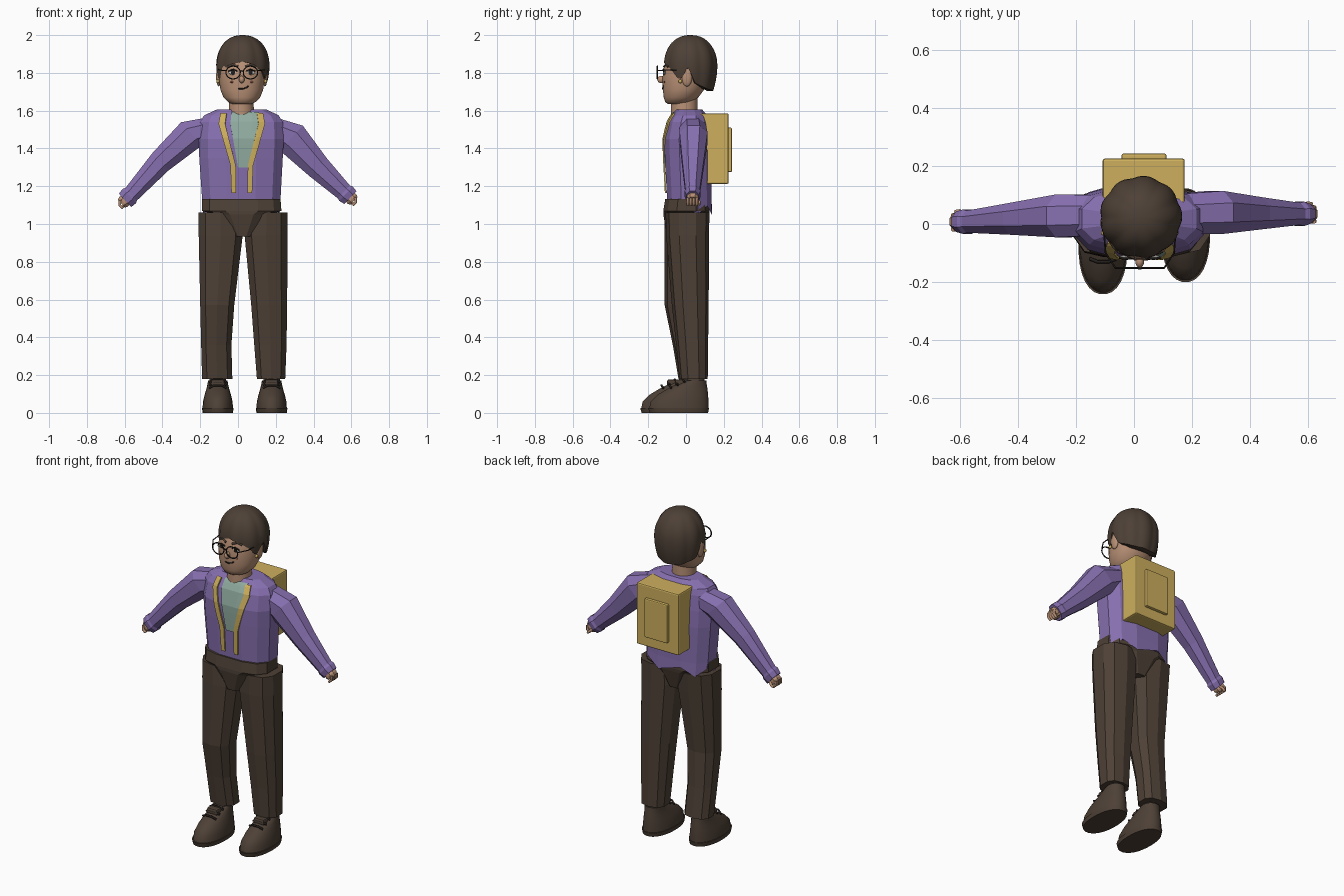
import bpy, bmesh, math
from math import sin, cos, pi, radians
from mathutils import Vector
from mathutils.bvhtree import BVHTree

cube = bpy.data.objects.get("Cube")
if cube:
    bpy.data.objects.remove(cube)


def material(name, rgb):
    m = bpy.data.materials.new(name)
    m.use_nodes = True
    m.diffuse_color = (*rgb, 1)
    m.node_tree.nodes["Principled BSDF"].inputs["Base Color"].default_value = (*rgb, 1)
    return m


PURPLE = material("purple jacket", (0.24, 0.16, 0.43))
BROWN = material("dark brown", (0.075, 0.052, 0.037))
YELLOW = material("mustard yellow", (0.61, 0.43, 0.11))
TEAL = material("grey teal", (0.28, 0.41, 0.35))
SKIN = material("skin", (0.48, 0.28, 0.18))
WHITE = material("eye white", (0.6, 0.6, 0.57))
DARK = material("near black", (0.018, 0.014, 0.012))
RED = material("reddish brown", (0.25, 0.08, 0.05))

X, Y, Z = Vector((1, 0, 0)), Vector((0, 1, 0)), Vector((0, 0, 1))
MID = 0.02  # body centre line


def finish(name, bm, mat, smooth=0):
    bmesh.ops.recalc_face_normals(bm, faces=bm.faces)
    me = bpy.data.meshes.new(name)
    bm.to_mesh(me)
    bm.free()
    me.materials.append(mat)
    ob = bpy.data.objects.new(name, me)
    bpy.context.collection.objects.link(ob)
    if smooth:
        bpy.ops.object.select_all(action="DESELECT")
        ob.select_set(True)
        bpy.context.view_layer.objects.active = ob
        bpy.ops.object.shade_smooth_by_angle(angle=radians(smooth))
    return ob


def skin_rings(bm, rings, caps=True):
    rows = [[bm.verts.new(p) for p in r] for r in rings]
    n = len(rows[0])
    for a, b in zip(rows, rows[1:]):
        for i in range(n):
            j = (i + 1) % n
            bm.faces.new((a[i], a[j], b[j], b[i]))
    if caps:
        bm.faces.new(rows[0])
        bm.faces.new(rows[-1])


def section(c, u, v, ru, rv, sides, e):
    """Superellipse ring; a larger exponent gives a boxier section."""
    pts = []
    for i in range(sides):
        a = 2 * pi * (i + 0.5) / sides
        pts.append([math.copysign(abs(f(a)) ** (2 / e), f(a)) for f in (cos, sin)])
    mu, mv = max(p[0] for p in pts), max(p[1] for p in pts)
    return [Vector(c) + u * (ru * p / mu) + v * (rv * q / mv) for p, q in pts]


def stack(name, rows, mat, sides=12, e=2.6, smooth=0):
    """Loft of level rings: z, left x, right x, front y, back y."""
    bm = bmesh.new()
    skin_rings(bm, [section(((a + b) / 2, (f + k) / 2, z), X, Y, (b - a) / 2, (k - f) / 2, sides, e)
                    for z, a, b, f, k in rows])
    return finish(name, bm, mat, smooth)


def box(name, x, y, z, mat, bevel):
    bm = bmesh.new()
    bmesh.ops.create_cube(bm, size=1)
    for v in bm.verts:
        v.co = [r[0] + (c + 0.5) * (r[1] - r[0]) for c, r in zip(v.co, (x, y, z))]
    bmesh.ops.bevel(bm, geom=bm.edges[:], offset=bevel, segments=2, affect="EDGES", profile=0.5)
    return finish(name, bm, mat)


def blob(name, c, size, mat):
    bm = bmesh.new()
    bmesh.ops.create_uvsphere(bm, u_segments=16, v_segments=10, radius=1)
    for v in bm.verts:
        v.co = Vector(c) + Vector([a * b for a, b in zip(v.co, size)])
    return finish(name, bm, mat, 60)


def rod(name, pts, r, mat, cyclic=False):
    cu = bpy.data.curves.new(name, "CURVE")
    cu.dimensions = "3D"
    cu.bevel_depth, cu.bevel_resolution, cu.use_fill_caps = r, 1, True
    sp = cu.splines.new("POLY")
    sp.points.add(len(pts) - 1)
    for p, q in zip(sp.points, pts):
        p.co = (*q, 1)
    sp.use_cyclic_u = cyclic
    cu.materials.append(mat)
    ob = bpy.data.objects.new(name, cu)
    bpy.context.collection.objects.link(ob)
    return ob


def surface(ob):
    me = ob.data
    tree = BVHTree.FromPolygons([v.co for v in me.vertices], [p.vertices[:] for p in me.polygons])
    return lambda x, z: tree.ray_cast(Vector((x, -1, z)), Y)[0].y


# Jacket body, with a jagged hem
torso = stack("jacket_body", [
    (1.07, -0.185, 0.22, -0.09, 0.137), (1.13, -0.19, 0.225, -0.1, 0.135),
    (1.35, -0.205, 0.237, -0.112, 0.136), (1.45, -0.208, 0.242, -0.115, 0.132),
    (1.54, -0.2, 0.237, -0.095, 0.122), (1.575, -0.18, 0.215, -0.075, 0.112),
    (1.607, -0.11, 0.15, -0.05, 0.085)], PURPLE)
for v in torso.data.vertices[:12]:
    v.co.z += 0.025 if v.index % 2 else -0.02
front = surface(torso)


def panel(name, rows, mat, lift):
    """Thin plate lying on the jacket front; rows are z, left x, right x."""
    bm = bmesh.new()
    grid = []
    for (z0, a0, b0), (z1, a1, b1) in zip(rows, rows[1:]):
        for k in range(7):
            t = k / 6
            z, a, b = z0 + (z1 - z0) * t, a0 + (a1 - a0) * t, b0 + (b1 - b0) * t
            xs = [a + (b - a) * i / 4 for i in range(5)]
            grid.append([bm.verts.new((x, front(x, z) - lift, z)) for x in xs])
    for r, s in zip(grid, grid[1:]):
        for i in range(4):
            bm.faces.new((r[i], r[i + 1], s[i + 1], s[i]))
    bmesh.ops.remove_doubles(bm, verts=bm.verts, dist=0.0001)
    ob = finish(name, bm, mat)
    mod = ob.modifiers.new("thickness", "SOLIDIFY")
    mod.thickness, mod.offset = 0.008, 0
    return ob


panel("shirt_front", [(1.59, -0.035, 0.11), (1.53, -0.04, 0.115), (1.3, 0.0, 0.06)], TEAL, 0.003)
for name, s in (("right_trim", -1), ("left_trim", 1)):
    rows = [(1.585, 0.08, 0.112), (1.53, 0.088, 0.122), (1.31, 0.032, 0.06), (1.165, 0.03, 0.055)]
    panel(name, [(z, MID + s * a, MID + s * b) for z, a, b in rows], YELLOW, 0.006)

# Arms: x, y, z, half height, half depth
ARMS = {
    "right": [(-0.13, 0.03, 1.51, 0.07, 0.07), (-0.245, 0.028, 1.478, 0.083, 0.074),
              (-0.41, 0.018, 1.33, 0.063, 0.055), (-0.565, 0.008, 1.158, 0.045, 0.038),
              (-0.575, 0.008, 1.148, 0.052, 0.042), (-0.598, 0.008, 1.125, 0.048, 0.036)],
    "left": [(0.16, 0.035, 1.51, 0.07, 0.07), (0.282, 0.04, 1.455, 0.09, 0.074),
             (0.425, 0.037, 1.3, 0.066, 0.055), (0.56, 0.035, 1.17, 0.047, 0.038),
             (0.572, 0.035, 1.16, 0.052, 0.042), (0.595, 0.035, 1.14, 0.047, 0.034)]}
for side, rows in ARMS.items():
    s = -1 if side == "right" else 1
    u = Vector((0.68 * s, 0, 0.73))
    bm = bmesh.new()
    skin_rings(bm, [section(r[:3], u, Y, r[3], r[4], 8, 2.2) for r in rows])
    finish(side + "_sleeve", bm, PURPLE)
    # Hand with four curled fingers and a thumb
    wrist = Vector(rows[-1][:3])
    d = Vector((0.73 * s, 0, -0.68))
    bm = bmesh.new()
    skin_rings(bm, [section(wrist + d * t, u, Y, w, h, 8, 2.4)
                    for t, w, h in ((-0.02, 0.03, 0.026), (0.012, 0.034, 0.03), (0.026, 0.028, 0.026))])
    finish(side + "_palm", bm, SKIN)
    for i in range(4):
        p = wrist + d * 0.02 + Y * (0.016 * i - 0.026)
        rod(side + "_finger", [p + u * 0.018, p + d * 0.018, p + d * 0.016 - u * 0.022], 0.008, SKIN)
    p = wrist - u * 0.015 + Y * 0.024
    rod(side + "_thumb", [p, p + Y * 0.012 + d * 0.022, p + Y * 0.01 + d * 0.038], 0.008, SKIN)

# Backpack
box("backpack", (-0.108, 0.175), (0.07, 0.226), (1.212, 1.585), YELLOW, 0.008)
box("backpack_pocket", (-0.043, 0.112), (0.21, 0.243), (1.275, 1.51), YELLOW, 0.006)

# Trousers
stack("trouser_waist", [(0.935, -0.03, 0.075, -0.1, 0.09), (1.05, -0.13, 0.17, -0.12, 0.122),
                        (1.07, -0.19, 0.23, -0.12, 0.125), (1.132, -0.19, 0.225, -0.11, 0.122)], BROWN, 12, 3)
LEGS = {
    "right": [(0.18, -0.19, -0.03, -0.04, 0.1), (0.36, -0.195, -0.035, -0.07, 0.08),
              (0.57, -0.2, -0.02, -0.113, 0.07), (0.94, -0.208, 0.025, -0.115, 0.11),
              (1.06, -0.208, 0.02, -0.112, 0.122)],
    "left": [(0.18, 0.1, 0.25, -0.035, 0.115), (0.36, 0.086, 0.257, -0.052, 0.117),
             (0.57, 0.07, 0.26, -0.075, 0.12), (0.94, 0.035, 0.263, -0.105, 0.122),
             (1.06, 0.04, 0.263, -0.108, 0.124)]}
for side, rows in LEGS.items():
    stack(side + "_trouser_leg", rows, BROWN, 10, 2.5)

# Shoes with soles, ankles and laces
for side, x, y in (("right", -0.107, 0.0), ("left", 0.178, 0.042)):
    def rings(*rows):
        return [(z, x - w, x + w, f + y, k + y) for z, w, f, k in rows]
    stack(side + "_sole", rings((0, 0.08, -0.235, 0.075), (0.025, 0.084, -0.242, 0.08)), BROWN, 28, 2.2, 40)
    stack(side + "_shoe", rings((0.02, 0.081, -0.237, 0.077), (0.06, 0.078, -0.23, 0.077),
                                (0.095, 0.07, -0.195, 0.075), (0.125, 0.061, -0.145, 0.072),
                                (0.15, 0.055, -0.095, 0.068), (0.172, 0.051, -0.045, 0.066)), BROWN, 28, 2.1, 50)
    stack(side + "_ankle", rings((0.15, 0.044, -0.04, 0.055), (0.22, 0.044, -0.03, 0.06)), BROWN, 12, 2)
    box(side + "_tongue", (x - 0.035, x + 0.035), (y - 0.1, y - 0.03), (0.14, 0.178), BROWN, 0.01)
    for i in range(3):
        fy, z = y - 0.13 + 0.035 * i, 0.146 + 0.016 * i
        rod(side + "_lace", [(x - 0.045, fy + 0.01, z - 0.014), (x - 0.02, fy, z),
                             (x + 0.02, fy, z), (x + 0.045, fy + 0.01, z - 0.014)], 0.006, DARK)

# Neck and head
stack("neck", [(1.58, -0.05, 0.085, -0.08, 0.06), (1.7, -0.045, 0.08, -0.08, 0.06)], SKIN, 20, 2, 40)
head = stack("head", [
    (1.635, -0.03, 0.07, -0.095, 0.01), (1.645, -0.052, 0.092, -0.11, 0.035),
    (1.67, -0.077, 0.117, -0.118, 0.065), (1.71, -0.093, 0.133, -0.122, 0.095),
    (1.76, -0.1, 0.14, -0.125, 0.12), (1.82, -0.102, 0.142, -0.12, 0.135),
    (1.88, -0.095, 0.135, -0.1, 0.13), (1.94, -0.06, 0.1, -0.06, 0.1)], SKIN, 32, 2.1, 60)
face = surface(head)

# Hair: lobed cap ending at a hairline that varies around the head
HAIRLINE = [(0, 1.868), (35, 1.845), (58, 1.81), (72, 1.765), (82, 1.78), (92, 1.835),
            (108, 1.745), (140, 1.715), (180, 1.705)]


def hairline(deg):
    for (a, z0), (b, z1) in zip(HAIRLINE, HAIRLINE[1:]):
        if deg <= b:
            return z0 + (z1 - z0) * (deg - a) / (b - a)


def hair_point(az, t, inset=1.0):
    shift = az + 0.2 * cos(az / 2)
    deg = abs(math.degrees(math.atan2(sin(shift), cos(shift))))
    zc, rz = 1.84, 0.16
    low = hairline(deg)
    end = pi / 2 + (zc - low) / rz if low < zc else math.acos((low - zc) / rz)
    a = t * end
    if a < pi / 2:
        z, r = zc + rz * cos(a), sin(a) ** 0.85
    else:
        z, r = zc - (a - pi / 2) * rz, 1 - 0.22 * (a - pi / 2) ** 2
    r *= inset * (0.955 + 0.05 * abs(sin(4.5 * az + 0.6)) * min(1, 2 * t))
    return Vector((0.024 + 0.142 * r * sin(az), 0.024 - 0.142 * r * cos(az), z))


bm = bmesh.new()
azimuths = [2 * pi * i / 72 for i in range(72)]
hair_rings = [[hair_point(a, t / 14) for a in azimuths] for t in range(1, 15)]
hair_rings.insert(0, [hair_point(a, 0.01) for a in azimuths])
hair_rings.append([hair_point(a, 1, 0.72) for a in azimuths])
skin_rings(bm, hair_rings)
finish("hair", bm, BROWN, 45)

# Face details, ears and glasses
blob("nose", (MID, face(MID, 1.765) - 0.005, 1.765), (0.015, 0.022, 0.02), SKIN)
mouth = [(x, face(x, z) - 0.001, z) for x, z in ((0.0, 1.717), (0.025, 1.716), (0.045, 1.722), (0.056, 1.732))]
rod("mouth", mouth, 0.004, DARK)
for side, s in (("right", -1), ("left", 1)):
    x = MID + 0.046 * s
    y = face(x, 1.803)
    blob(side + "_eye", (x, y, 1.803), (0.024, 0.006, 0.014), WHITE)
    blob(side + "_iris", (x, y - 0.005, 1.803), (0.011, 0.004, 0.012), DARK)
    rod(side + "_eyelid", [(x - 0.025, y - 0.003, 1.808), (x, y - 0.007, 1.819), (x + 0.025, y - 0.003, 1.808)],
        0.004, DARK)
    rod(side + "_eyebrow", [(MID + s * d, face(MID + s * d, z) - 0.002, z)
                            for d, z in ((0.02, 1.834), (0.048, 1.844), (0.075, 1.832))], 0.006, BROWN)
    blob(side + "_cheek_mark", (MID + 0.05 * s, face(MID + 0.05 * s, 1.752), 1.752), (0.012, 0.003, 0.005), RED)
    blob(side + "_ear", (MID + 0.122 * s, 0.005, 1.78), (0.014, 0.028, 0.052), SKIN)
    blob(side + "_earring", (MID + 0.126 * s, -0.03, 1.755), (0.008, 0.01, 0.01), YELLOW)
    rim = [(x + 0.038 * cos(a), -0.152, 1.802 + 0.034 * sin(a)) for a in azimuths[::3]]
    rod(side + "_glasses_rim", rim, 0.0035, DARK, True)
    rod(side + "_glasses_arm", [(MID + 0.084 * s, -0.152, 1.812), (MID + 0.118 * s, -0.1, 1.815),
                                (MID + 0.126 * s, 0.0, 1.818)], 0.003, DARK)
rod("glasses_bridge", [(MID - 0.009, -0.152, 1.806), (MID, -0.154, 1.811), (MID + 0.009, -0.152, 1.806)],
    0.0035, DARK)
